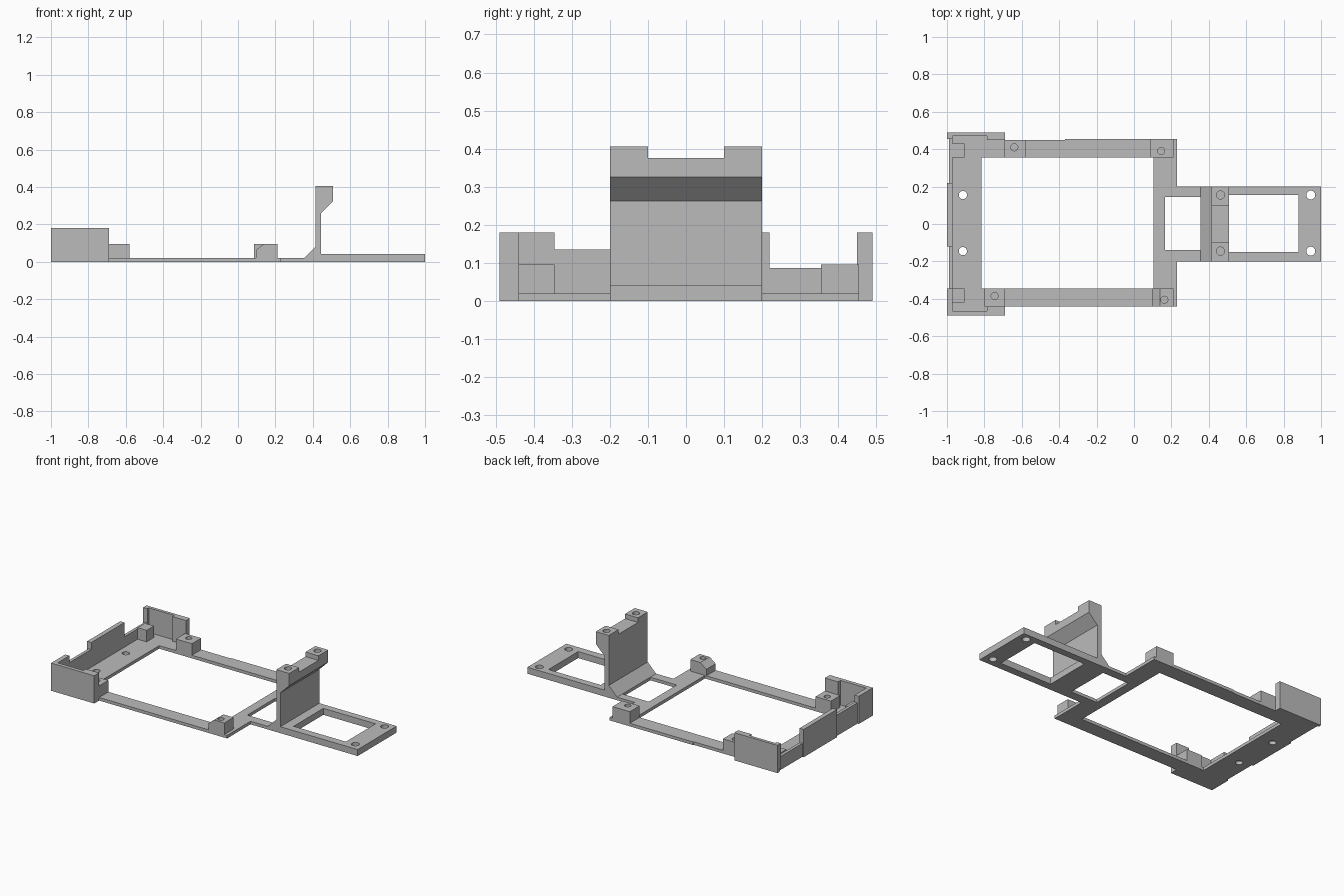
import bpy
import bmesh
from mathutils import Vector

if "Cube" in bpy.data.objects:
    bpy.data.objects.remove(bpy.data.objects["Cube"], do_unlink=True)

grey = bpy.data.materials.new("plain grey")
grey.use_nodes = True
grey.diffuse_color = (0.5, 0.5, 0.5, 1)
grey.node_tree.nodes["Principled BSDF"].inputs["Base Color"].default_value = (0.5, 0.5, 0.5, 1)


def prism(name, outline, offset):
    """Extrude a closed 3D outline along an offset."""
    bm = bmesh.new()
    face = bm.faces.new([bm.verts.new(p) for p in outline])
    new = bmesh.ops.extrude_face_region(bm, geom=[face])["geom"]
    verts = [g for g in new if isinstance(g, bmesh.types.BMVert)]
    bmesh.ops.translate(bm, verts=verts, vec=Vector(offset))
    bmesh.ops.recalc_face_normals(bm, faces=bm.faces)
    mesh = bpy.data.meshes.new(name)
    bm.to_mesh(mesh)
    bm.free()
    mesh.materials.append(grey)
    obj = bpy.data.objects.new(name, mesh)
    bpy.context.collection.objects.link(obj)
    return obj


def box(name, x0, x1, y0, y1, z0, z1):
    outline = [(x0, y0, z0), (x1, y0, z0), (x1, y1, z0), (x0, y1, z0)]
    return prism(name, outline, (0, 0, z1 - z0))


def side_profile(name, points, y0, y1):
    """Extrude an x-z profile from y0 to y1."""
    return prism(name, [(x, y0, z) for x, z in points], (0, y1 - y0, 0))


def cut(obj, cutter):
    mod = obj.modifiers.new("cut", "BOOLEAN")
    mod.operation = "DIFFERENCE"
    mod.solver = "EXACT"
    mod.object = cutter
    bpy.context.view_layer.objects.active = obj
    bpy.ops.object.modifier_apply(modifier=mod.name)
    bpy.data.objects.remove(cutter, do_unlink=True)


def drill(obj, x, y, z0, z1, radius=0.022):
    bpy.ops.mesh.primitive_cylinder_add(vertices=24, radius=radius, depth=z1 - z0,
                                        location=(x, y, (z0 + z1) / 2))
    cutter = bpy.context.object
    cutter.data.materials.append(grey)
    cut(obj, cutter)


BASE = 0.02
BOSS = 0.095
TALL = 0.18

# Flat rectangular frame with a short neck, openings and two holes
outline = [(-1, -0.465), (-0.785, -0.465), (-0.785, -0.44), (0.23, -0.44),
           (0.23, -0.2), (0.445, -0.2), (0.445, 0.2), (0.23, 0.2),
           (0.23, 0.455), (-0.37, 0.455), (-0.37, 0.45), (-0.785, 0.45),
           (-0.785, 0.47), (-0.99, 0.47), (-0.99, 0.22), (-1, 0.22),
           (-1, -0.12), (-0.99, -0.12), (-0.99, -0.345), (-1, -0.345)]
frame = prism("base_frame", [(x, y, 0) for x, y in outline], (0, 0, BASE))
cut(frame, box("cutter", -0.815, 0.105, -0.345, 0.355, -1, 1))
cut(frame, box("cutter", 0.165, 0.355, -0.14, 0.145, -1, 1))
for y in (-0.145, 0.155):
    drill(frame, -0.915, y, -0.1, 0.1)

# Thicker end plate with a window and two holes
plate = box("end_plate", 0.445, 1, -0.2, 0.2, 0, 0.042)
cut(plate, box("cutter", 0.505, 0.88, -0.15, 0.155, -1, 1))
for y in (-0.145, 0.155):
    drill(plate, 0.945, y, -0.1, 0.1, 0.024)

# Upright bracket: sloped foot, overhanging lip, notched top
upright = side_profile("upright_bracket", [
    (0.355, BASE), (0.445, BASE), (0.445, 0.262), (0.508, 0.325),
    (0.508, 0.405), (0.415, 0.405), (0.415, 0.08)], -0.2, 0.2)
cut(upright, box("cutter", 0.3, 0.6, -0.1, 0.1, 0.375, 0.6))
for y in (-0.145, 0.155):
    drill(upright, 0.462, y, 0.345, 0.5)

# Drilled mounting bosses
bosses = [
    ("back_right_boss", -0.695, -0.58, 0.355, 0.45, -0.64, 0.41),
    ("front_right_boss", -0.80, -0.69, -0.44, -0.345, -0.745, -0.385),
    ("back_left_boss", 0.085, 0.21, 0.355, 0.455, 0.145, 0.39),
]
for name, x0, x1, y0, y1, hx, hy in bosses:
    boss = box(name, x0, x1, y0, y1, BASE, BOSS)
    drill(boss, hx, hy, 0.045, 0.2, 0.019)
chamfered = side_profile("front_left_boss", [
    (0.095, BASE), (0.21, BASE), (0.21, BOSS), (0.138, BOSS), (0.095, 0.062)],
    -0.44, -0.345)
drill(chamfered, 0.162, -0.405, 0.045, 0.2, 0.019)

# Corner posts
box("back_corner_post", -0.97, -0.905, 0.355, 0.43, BASE, BOSS)
box("front_corner_post", -0.97, -0.905, -0.42, -0.345, BASE, BOSS)

# Side walls with thickened ends
box("back_wall", -1, -0.69, 0.47, 0.49, 0, TALL)
box("back_wall_rib", -0.785, -0.69, 0.45, 0.47, 0, TALL)
box("back_wall_return", -1, -0.97, 0.455, 0.47, BASE, TALL)
box("front_wall", -1, -0.69, -0.49, -0.465, 0, TALL)
box("front_wall_rib", -0.785, -0.69, -0.465, -0.44, 0, TALL)

# Stepped end wall
box("end_wall_corner", -1, -0.97, -0.465, -0.345, BASE, TALL)
box("end_wall_middle_step", -0.99, -0.97, -0.345, -0.12, BASE, 0.135)
box("end_wall_tall", -1, -0.97, -0.12, 0.22, BASE, TALL)
box("end_wall_low_step", -0.99, -0.97, 0.22, 0.455, BASE, 0.087)
